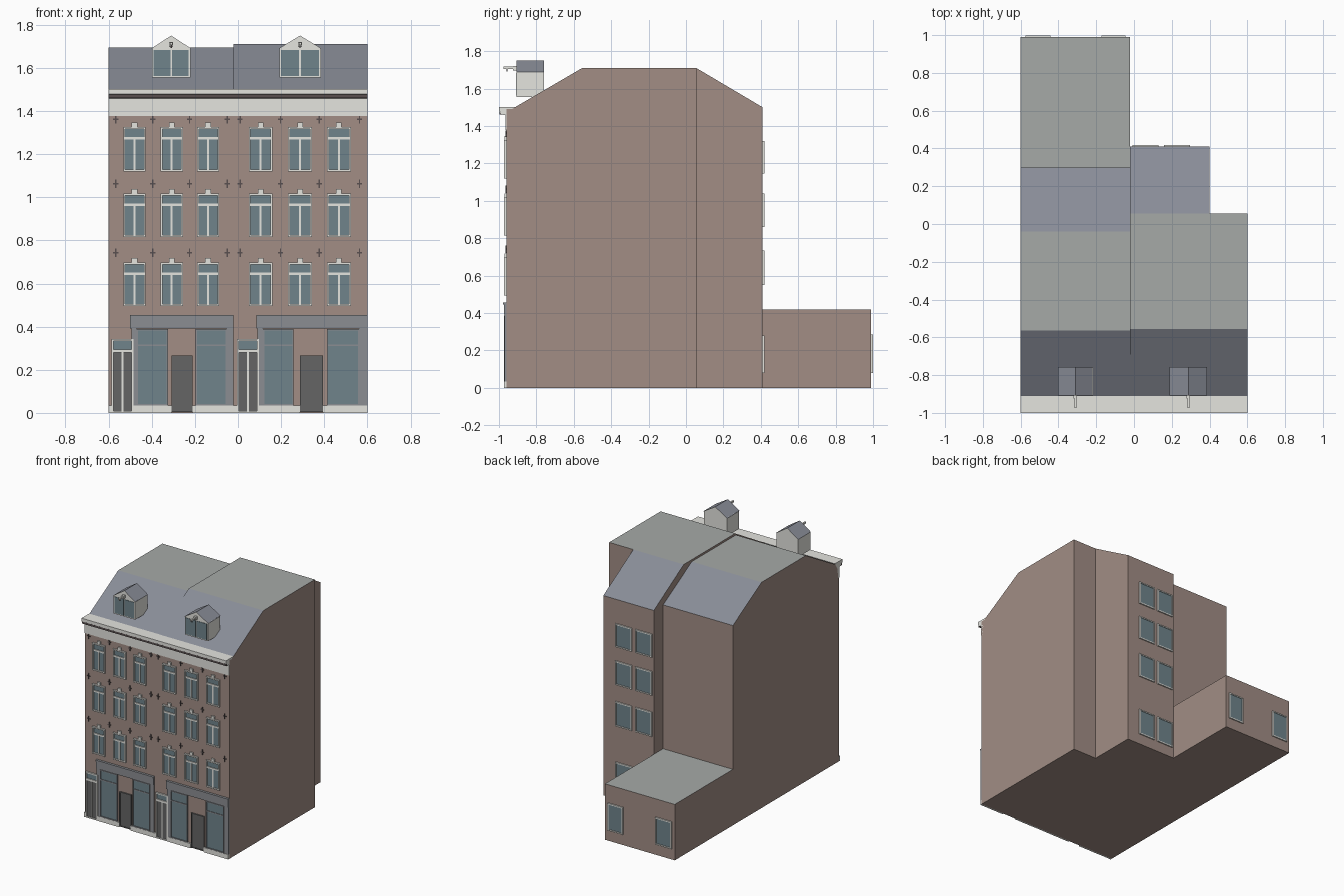
import bpy, bmesh
from mathutils import Vector

if "Cube" in bpy.data.objects:
    bpy.data.objects.remove(bpy.data.objects["Cube"])


def material(name, r, g, b):
    m = bpy.data.materials.new(name)
    m.diffuse_color = (r, g, b, 1)
    m.use_nodes = True
    m.node_tree.nodes["Principled BSDF"].inputs["Base Color"].default_value = m.diffuse_color
    return m


BRICK = material("brick", 0.36, 0.27, 0.235)
SLATE = material("slate", 0.25, 0.265, 0.31)
FLAT = material("flat_roof", 0.38, 0.40, 0.39)
WHITE = material("white_paint", 0.78, 0.78, 0.74)
GLASS = material("glass", 0.16, 0.23, 0.26)
DOOR = material("door_paint", 0.13, 0.13, 0.13)
GREY = material("grey_paint", 0.26, 0.27, 0.29)
IRON = material("iron", 0.10, 0.08, 0.08)


def finish(name, bm, mats):
    bmesh.ops.recalc_face_normals(bm, faces=bm.faces)
    bm.normal_update()
    if len(mats) == 3:  # walls, slopes, flat tops
        for f in bm.faces:
            f.material_index = 2 if f.normal.z > 0.95 else 1 if f.normal.z > 0.1 else 0
    me = bpy.data.meshes.new(name)
    bm.to_mesh(me)
    bm.free()
    for m in mats:
        me.materials.append(m)
    ob = bpy.data.objects.new(name, me)
    bpy.context.collection.objects.link(ob)
    return ob


def prism(name, profile, axis, a, b, mats):
    """Extrude a (u, z) profile along x or y from a to b."""
    bm = bmesh.new()
    pt = (lambda u, z: (a, u, z)) if axis == "x" else (lambda u, z: (u, a, z))
    face = bm.faces.new([bm.verts.new(pt(u, z)) for u, z in profile])
    out = bmesh.ops.extrude_face_region(bm, geom=[face])["geom"]
    move = Vector((b - a, 0, 0)) if axis == "x" else Vector((0, b - a, 0))
    bmesh.ops.translate(bm, vec=move, verts=[v for v in out if isinstance(v, bmesh.types.BMVert)])
    return finish(name, bm, mats)


def boxes(name, items, mat):
    """One object made of boxes (x0, x1, y0, y1, z0, z1)."""
    bm = bmesh.new()
    for x0, x1, y0, y1, z0, z1 in items:
        vs = bmesh.ops.create_cube(bm, size=1)["verts"]
        for v in vs:
            v.co = ((x0 + x1) / 2 + v.co.x * (x1 - x0), (y0 + y1) / 2 + v.co.y * (y1 - y0),
                    (z0 + z1) / 2 + v.co.z * (z1 - z0))
    return finish(name, bm, [mat])


def frame(x0, x1, y0, y1, z0, z1, t):
    return [(x0, x0 + t, y0, y1, z0, z1), (x1 - t, x1, y0, y1, z0, z1),
            (x0 + t, x1 - t, y0, y1, z0, z0 + t), (x0 + t, x1 - t, y0, y1, z1 - t, z1)]


F = -0.96  # facade plane
HOUSE = [BRICK, SLATE, FLAT]

# House bodies and rear extensions
prism("left_house", [(F, 0), (F, 1.49), (-0.92, 1.49), (-0.905, 1.5), (-0.565, 1.695),
                     (-0.04, 1.695), (0.30, 1.5), (0.30, 0)], "x", -0.6, -0.02, HOUSE)
prism("right_house", [(F, 0), (F, 1.49), (-0.93, 1.49), (-0.915, 1.5), (-0.555, 1.71),
                      (0.055, 1.71), (0.055, 0)], "x", -0.02, 0.6, HOUSE)
prism("right_rear_wing", [(0.055, 0), (0.055, 1.71), (0.41, 1.5), (0.41, 0)],
      "x", -0.02, 0.4, HOUSE)
prism("rear_annex", [(0.30, 0), (0.30, 0.42), (0.99, 0.42), (0.99, 0)], "x", -0.6, -0.02, HOUSE)

# Frieze and moulded cornice
prism("cornice", [(F + 0.01, 1.378), (-0.966, 1.378), (-0.966, 1.458), (-0.98, 1.46), (-0.992, 1.468),
                  (-0.995, 1.476), (-1.0, 1.478), (-1.0, 1.502), (-0.91, 1.502), (-0.94, 1.45)],
      "x", -0.6, 0.6, [WHITE])
boxes("frieze_shadow_line", [(-0.6, 0.6, -0.997, -0.98, 1.461, 1.476)], IRON)

# Upper front windows
frames, panes = [], []
columns = [(-0.48, 0.052), (-0.308, 0.052), (-0.139, 0.052), (0.105, 0.055), (0.288, 0.055), (0.468, 0.055)]
for cx, h in columns:
    for z0, z1 in [(0.495, 0.697), (0.815, 1.017), (1.12, 1.325)]:
        x0, x1, zt = cx - h, cx + h, z1 - 0.052
        frames += frame(x0, x1, F - 0.012, F + 0.01, z0, z1, 0.009)
        frames += [(x0 + 0.009, x1 - 0.009, F - 0.010, F, zt - 0.006, zt + 0.006),
                   (cx - 0.005, cx + 0.005, F - 0.009, F, z0 + 0.009, zt - 0.006),
                   (cx - 0.013, cx + 0.013, F - 0.010, F + 0.01, z1, z1 + 0.022)]
        panes.append((x0 + 0.005, x1 - 0.005, F - 0.004, F + 0.01, z0 + 0.005, z1 - 0.005))
boxes("front_window_frames", frames, WHITE)
boxes("front_window_glass", panes, GLASS)

# Iron wall anchors
anchors = []
for x in (-0.567, -0.395, -0.225, -0.05, 0.01, 0.197, 0.377, 0.563):
    for z in (0.742, 1.062, 1.362):
        anchors += [(x - 0.003, x + 0.003, F - 0.006, F, z - 0.02, min(z + 0.02, 1.377)),
                    (x - 0.012, x + 0.012, F - 0.005, F, z - 0.003, z + 0.003)]
boxes("wall_anchors", anchors, IRON)

# Shop fronts: band, posts, display windows, low door
band, posts, shop_frames, shop_glass, low_doors = [], [], [], [], []
shops = [(-0.50, -0.02, (-0.47, -0.325), (-0.197, -0.053), (-0.308, -0.21)),
         (0.085, 0.6, (0.117, 0.258), (0.412, 0.562), (0.287, 0.395))]
for x0, x1, w1, w2, d in shops:
    band += [(x0, x1, F - 0.014, F, 0.392, 0.445), (x0, x1, F - 0.018, F, 0.445, 0.455)]
    posts += [(x0 + 0.005, w1[0], F - 0.010, F, 0.035, 0.392),
              (w2[1], x1, F - 0.010, F, 0.035, 0.392)]
    for a, b in (w1, w2):
        shop_frames += frame(a, b, F - 0.012, F, 0.035, 0.388, 0.006)
        shop_frames.append((a + 0.006, b - 0.006, F - 0.010, F, 0.31, 0.318))
        shop_glass.append((a, b, F - 0.006, F, 0.035, 0.388))
    low_doors += [(d[0], d[1], F - 0.006, F, 0.005, 0.265)]
    low_doors += frame(d[0], d[1], F - 0.010, F, 0.005, 0.265, 0.006)
boxes("shop_bands", band, GREY)
boxes("shop_posts", posts, GREY)
boxes("shop_window_frames", shop_frames, GREY)
boxes("shop_window_glass", shop_glass, GLASS)
boxes("low_doors", low_doors, DOOR)

# House entrances: double doors with a fanlight
ent_frames, leaves, lights = [], [], []
for x0 in (-0.587, -0.005):
    x1, xm = x0 + 0.102, x0 + 0.051
    ent_frames += frame(x0, x1, F - 0.012, F, 0.0, 0.342, 0.009)
    ent_frames += [(x0 + 0.009, x1 - 0.009, F - 0.012, F, 0.28, 0.295),
                   (xm - 0.004, xm + 0.004, F - 0.010, F, 0.009, 0.28)]
    leaves.append((x0 + 0.009, x1 - 0.009, F - 0.005, F, 0.009, 0.28))
    lights.append((x0 + 0.009, x1 - 0.009, F - 0.005, F, 0.295, 0.335))
boxes("entrance_frames", ent_frames, WHITE)
boxes("entrance_doors", leaves, DOOR)
boxes("entrance_fanlights", lights, GLASS)

# Plinth between the doors
boxes("plinth", [(a, b, F - 0.013, F, 0, 0.035) for a, b in
                 [(-0.6, -0.587), (-0.485, -0.308), (-0.21, -0.005), (0.097, 0.287), (0.395, 0.6)]], WHITE)

# Rear windows of the wing and the annex
rear = [(a, b, 0.41, z0, z1) for a, b in ((0.16, 0.297), (-0.007, 0.13))
        for z0, z1 in ((0.08, 0.28), (0.55, 0.735), (0.86, 1.04), (1.145, 1.32))]
rear += [(a, b, 0.99, 0.08, 0.285) for a, b in ((-0.172, -0.045), (-0.575, -0.443))]
rear_frames = []
for a, b, y, z0, z1 in rear:
    rear_frames += frame(a, b, y - 0.01, y + 0.009, z0, z1, 0.009)
boxes("rear_window_frames", rear_frames, WHITE)
boxes("rear_window_glass", [(a + 0.005, b - 0.005, y - 0.01, y + 0.004, z0 + 0.005, z1 - 0.005)
                            for a, b, y, z0, z1 in rear], GLASS)

# Dormers with pitched roof and hoist beam
for side, cx, h in (("left", -0.31, 0.089), ("right", 0.288, 0.096)):
    y0, y1 = -0.905, -0.76
    boxes(side + "_dormer_body", [(cx - h, cx + h, y0, y1, 1.555, 1.692)], WHITE)
    prism(side + "_dormer_roof", [(cx - h - 0.003, 1.69), (cx, 1.75), (cx + h + 0.003, 1.69)],
          "y", y0 - 0.002, y1 + 0.002, [WHITE, SLATE, FLAT])
    boxes(side + "_dormer_glass", [(cx - h + 0.008, cx - 0.004, y0 - 0.003, y0, 1.563, 1.684),
                                   (cx + 0.004, cx + h - 0.008, y0 - 0.003, y0, 1.563, 1.684)], GLASS)
    boxes(side + "_hoist_beam", [(cx - 0.006, cx + 0.006, -0.975, y0, 1.705, 1.717),
                                 (cx - 0.009, cx + 0.009, -0.925, y0, 1.698, 1.72)], WHITE)
    boxes(side + "_hoist_hook", [(cx - 0.003, cx + 0.003, -0.96, -0.954, 1.692, 1.705)], IRON)
